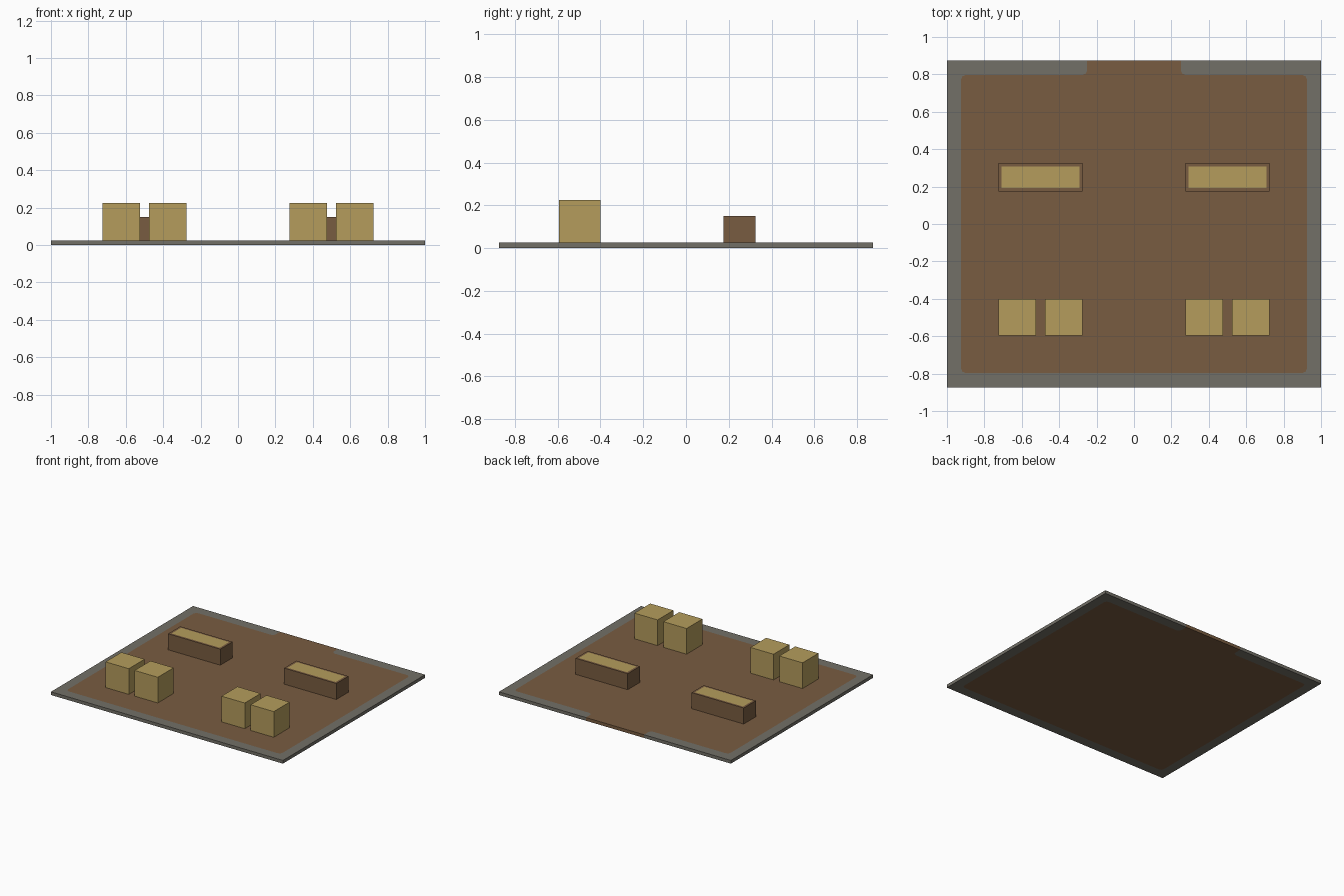
import bpy, bmesh
from mathutils import Matrix, Vector

cube = bpy.data.objects.get("Cube")
if cube:
    bpy.data.objects.remove(cube, do_unlink=True)


def material(name, rgb):
    mat = bpy.data.materials.new(name)
    mat.use_nodes = True
    mat.diffuse_color = (*rgb, 1)
    mat.node_tree.nodes["Principled BSDF"].inputs["Base Color"].default_value = (*rgb, 1)
    return mat


STONE = material("grey_stone", (0.17, 0.16, 0.135))
EARTH = material("brown_earth", (0.19, 0.107, 0.053))
STRAW = material("yellow_straw", (0.46, 0.335, 0.107))

FLOOR = 0.025          # top of the ground slab
HALF_X, HALF_Y = 1.0, 0.875
IN_X, IN_Y = 0.925, 0.797
GAP = 0.25             # half width of the entrance
R = 0.025              # rounding of the earth patch


def finish(name, bm, *mats):
    bmesh.ops.recalc_face_normals(bm, faces=bm.faces)
    mesh = bpy.data.meshes.new(name)
    bm.to_mesh(mesh)
    bm.free()
    for mat in mats:
        mesh.materials.append(mat)
    obj = bpy.data.objects.new(name, mesh)
    bpy.context.collection.objects.link(obj)
    return obj


def box(size, centre):
    bm = bmesh.new()
    bmesh.ops.create_cube(bm, size=1, matrix=Matrix.Translation(centre) @ Matrix.Diagonal((*size, 1)))
    return bm


def rounded(x, y, dx, dy):
    """Cut corner with a middle point; dx, dy point inward along the sides."""
    k = 0.3 * R
    return [(x, y + dy * R), (x + dx * k, y + dy * k), (x + dx * R, y)]


# Ground slab: earth patch and stone border share one surface
half = [(GAP, HALF_Y)]
half += rounded(GAP, IN_Y, 1, 1)
half += reversed(rounded(IN_X, IN_Y, -1, -1))
half += rounded(IN_X, -IN_Y, -1, 1)
left_half = [(-x, y) for x, y in half]
outer = [(HALF_X, HALF_Y), (HALF_X, -HALF_Y)]

bm = bmesh.new()
right = [bm.verts.new((x, y, FLOOR)) for x, y in half]
left = [bm.verts.new((x, y, FLOOR)) for x, y in left_half]
corners_r = [bm.verts.new((x, y, FLOOR)) for x, y in outer]
corners_l = [bm.verts.new((-x, y, FLOOR)) for x, y in outer]
earth = bm.faces.new(right + left[::-1])
earth.material_index = 1
n = 4                                  # first point of the outer rounded corner
for side, (back, front) in ((right, corners_r), (left, corners_l)):
    bm.faces.new(side[:n + 1] + [back])
    bm.faces.new(side[n:-2] + [front, back])
bm.faces.new(right[-3:] + left[-3:][::-1] + [corners_l[1], corners_r[1]])

top = list(bm.faces)
new = bmesh.ops.extrude_face_region(bm, geom=top, use_keep_orig=True)["geom"]
low = [v for v in new if isinstance(v, bmesh.types.BMVert)]
bmesh.ops.translate(bm, verts=low, vec=Vector((0, 0, -FLOOR)))
for f in bm.faces:
    c = f.calc_center_median()
    if 0.001 < c.z < FLOOR - 0.001:
        f.material_index = int(c.y > HALF_Y - 0.001 and abs(c.x) < GAP)
finish("ground_slab", bm, STONE, EARTH)

for side, sx in (("left", 1), ("right", -1)):
    # Feeding trough with a flush straw filling
    bm = box((0.45, 0.15, 0.125), (sx * 0.5, 0.25, FLOOR + 0.0625))
    lid = max(bm.faces, key=lambda f: f.calc_center_median().z)
    bmesh.ops.inset_region(bm, faces=[lid], thickness=0.025)
    lid.material_index = 1
    finish(f"{side}_trough", bm, EARTH, STRAW)

    # Pair of straw bales
    for place, dx in (("outer", 0.125), ("inner", -0.125)):
        bm = box((0.2, 0.195, 0.2), (sx * (0.5 + dx), -0.4975, FLOOR + 0.1))
        finish(f"{side}_{place}_bale", bm, STRAW)
